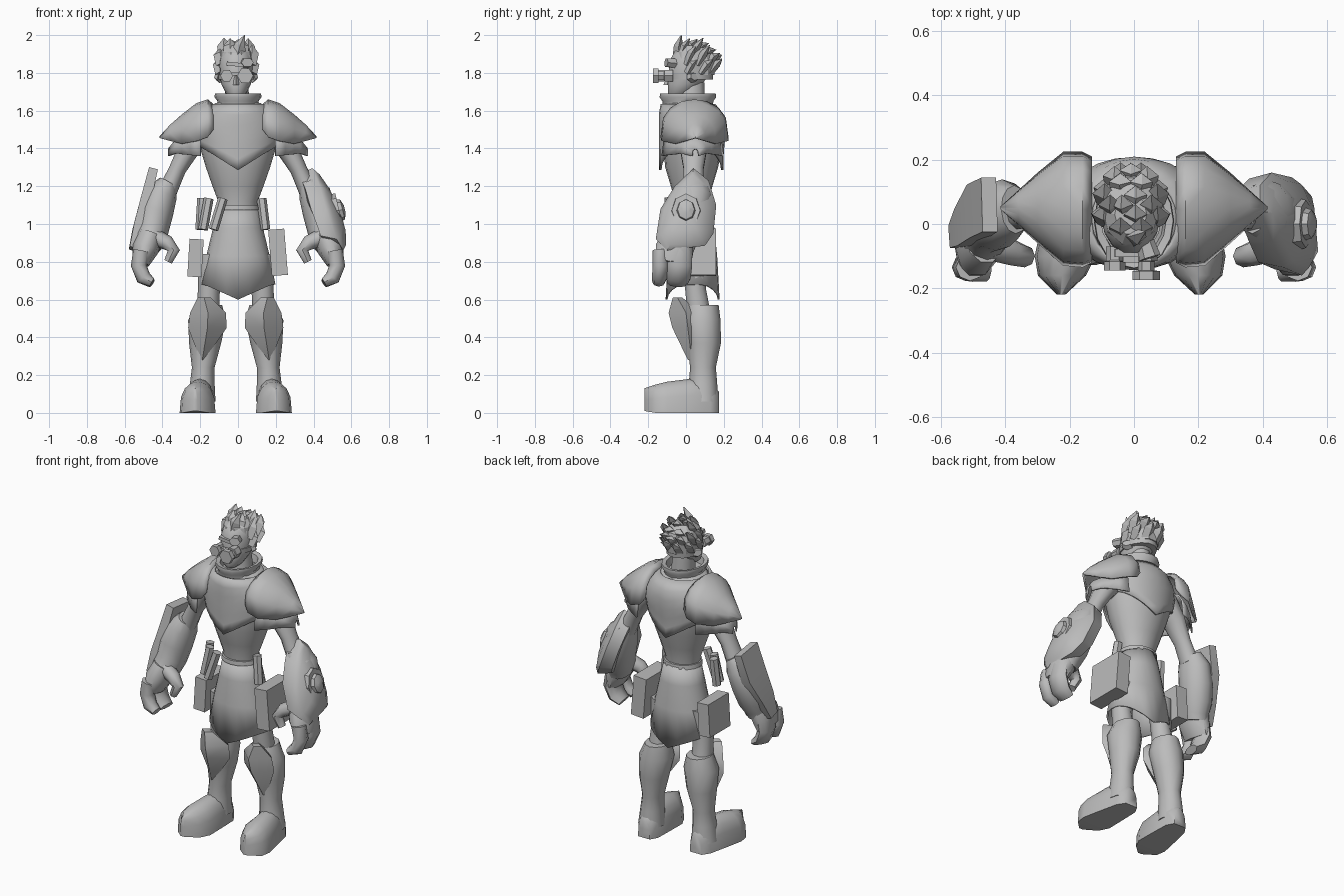
import bpy, bmesh, math, random
from mathutils import Vector, Matrix

random.seed(4)
GREY = bpy.data.materials.new("plain grey")
GREY.diffuse_color = (0.5, 0.5, 0.5, 1)


def make(name, verts, faces, mirror=False, thick=0, angle=48, shift=0):
    """shift moves the mirror plane of a mirrored part to x = -shift."""
    me = bpy.data.meshes.new(name)
    me.from_pydata([(v[0] + shift, v[1], v[2]) for v in verts], [], faces)
    bm = bmesh.new()
    bm.from_mesh(me)
    bmesh.ops.recalc_face_normals(bm, faces=bm.faces)
    bm.to_mesh(me)
    bm.free()
    me.materials.append(GREY)
    ob = bpy.data.objects.new(name, me)
    bpy.context.collection.objects.link(ob)
    ob.location.x = -shift
    bpy.ops.object.select_all(action='DESELECT')
    ob.select_set(True)
    bpy.context.view_layer.objects.active = ob
    bpy.ops.object.shade_smooth_by_angle(angle=math.radians(angle))
    if thick:
        ob.modifiers.new("thickness", 'SOLIDIFY').thickness = thick
    if mirror:
        ob.modifiers.new("mirror", 'MIRROR')
    return ob


def skin(name, rings, closed=True, caps=True, **kw):
    """Join equal rings of points into one surface."""
    n = len(rings[0])
    faces = []
    for r in range(len(rings) - 1):
        for i in range(n if closed else n - 1):
            j = (i + 1) % n
            faces.append((r*n + i, r*n + j, (r+1)*n + j, (r+1)*n + i))
    if caps:
        faces += [tuple(range(n)), tuple(range((len(rings)-1)*n, len(rings)*n))]
    return make(name, [p for r in rings for p in r], faces, **kw)


def tube(name, path, n=10, flat=False, turn=0, **kw):
    """Rings (x, y, z, side radius, depth radius) along a path."""
    pts = [Vector(p[:3]) for p in path]
    rings = []
    for k, p in enumerate(path):
        t = Vector((0, 0, 1)) if flat else (pts[min(k+1, len(pts)-1)] - pts[max(k-1, 0)]).normalized()
        ref = Vector((0, 1, 0)) if abs(t.y) < 0.9 else Vector((0, 0, 1))
        v = (ref - t * ref.dot(t)).normalized()
        u = v.cross(t)
        rings.append([pts[k] + u*p[3]*math.cos(a) + v*p[4]*math.sin(a)
                      for a in (2*math.pi*(i + turn)/n for i in range(n))])
    return skin(name, rings, **kw)


def arch(name, stations, along_x, n=9, **kw):
    """Arched sections (position, low side, high side, base z, top z)."""
    rings = []
    for pos, lo, hi, zb, zt in stations:
        ring = []
        for i in range(n):
            a = math.pi * i / (n - 1)
            s = (lo + hi)/2 - (hi - lo)/2*math.cos(a)
            z = zb + (zt - zb) * max(0, math.sin(a))**0.7
            ring.append((pos, s, z) if along_x else (s, pos, z))
        rings.append(ring)
    return skin(name, rings, **kw)


def box(name, centre, size, rot):
    c = [Vector((x, y, z)) for x in (-.5, .5) for y in (-.5, .5) for z in (-.5, .5)]
    m = Matrix.Rotation(rot, 3, 'Y')
    v = [Vector(centre) + m @ Vector([a*b for a, b in zip(p, size)]) for p in c]
    return make(name, v, [(0, 1, 3, 2), (4, 5, 7, 6), (0, 1, 5, 4),
                          (2, 3, 7, 6), (0, 2, 6, 4), (1, 3, 7, 5)])


# torso
TORSO = [(1.04, .10, .03, .085), (1.12, .105, .03, .09), (1.2, .135, .03, .11),
         (1.3, .17, .03, .14), (1.4, .20, .035, .155), (1.5, .215, .04, .16),
         (1.58, .185, .035, .155), (1.64, .12, .015, .125)]
tube("torso", [(0, cy, z, rx, ry) for z, rx, cy, ry in TORSO], n=20, flat=True)


def body_point(a, z, grow):
    for lo, hi in zip(TORSO, TORSO[1:]):
        if z <= hi[0]:
            f = (z - lo[0]) / (hi[0] - lo[0])
            rx, cy, ry = (lo[k] + f*(hi[k] - lo[k]) for k in (1, 2, 3))
            return ((rx + grow)*math.cos(a), cy + (ry + grow)*math.sin(a), z)


# chest plate, V shaped lower edges front and back standing off the waist
plate = []
for row in range(7):
    plate.append([])
    for i in range(24):
        a = 2*math.pi*i/24
        low = 1.285 + 0.13*abs(math.cos(a))
        z = low + (1.635 - low)*row/6
        x, y, _ = body_point(a, max(z, 1.38), .012)
        plate[-1].append((x, y - (.012 if y < 0 else 0), z))
skin("chest_plate", plate, caps=False, thick=.012)

# collar, neck, belt
tube("collar", [(0, .01, 1.61, .12, .13), (0, .01, 1.65, .108, .135), (0, .01, 1.672, .125, .15),
                (0, .01, 1.69, .122, .147), (0, .01, 1.685, .1, .12), (0, .01, 1.63, .09, .11)],
     n=16, flat=True)
tube("neck", [(0, .03, 1.6, .07, .075), (-.01, .03, 1.75, .06, .07)], flat=True)
tube("belt", [(0, .03, 1.075, .116, .104), (0, .03, 1.1, .112, .102)], n=16, flat=True)

# skirt with pointed front and back hem
skirt = []
for z, rx, ry in ((1.085, .108, .098), (.98, .132, .115), (.83, .168, .13), (.68, .198, .143)):
    ring = []
    for i in range(20):
        a = 2*math.pi*i/20
        x = rx*math.cos(a)
        drop = .08*max(0, 1 - abs(x)/.18) if z < .7 else 0
        ring.append((x, .035 + ry*math.sin(a), z - drop))
    skirt.append(ring)
skin("skirt", skirt, caps=False, thick=.01)

# shoulder pads in two layers
arch("shoulder_pad", [(.13, -.12, .21, 1.50, 1.635), (.16, -.135, .225, 1.46, 1.66),
                      (.22, -.13, .225, 1.44, 1.64), (.30, -.06, .16, 1.425, 1.578),
                      (.36, -.005, .105, 1.44, 1.525), (.415, .045, .055, 1.455, 1.465)],
     True, closed=False, caps=False, mirror=True, thick=.012)
arch("shoulder_under_pad", [(.20, -.13, .20, 1.36, 1.55), (.25, -.105, .175, 1.365, 1.52),
                            (.30, -.055, .14, 1.37, 1.47), (.33, -.03, .11, 1.375, 1.45),
                            (.37, .03, .07, 1.36, 1.40)], True, closed=False, caps=False,
     mirror=True, thick=.01)

# arms, gauntlets and hands
tube("upper_arm", [(.18, .04, 1.51, .08, .08), (.26, .04, 1.40, .058, .075),
                   (.32, .04, 1.29, .045, .055), (.37, .04, 1.18, .05, .06)], mirror=True)
tube("gauntlet", [(.37, .045, 1.22, .05, .075), (.405, .04, 1.16, .085, .1), (.435, .02, 1.06, .092, .105),
                  (.455, 0, .97, .088, .095), (.465, -.03, .92, .08, .09), (.475, -.045, .88, .07, .09)],
     n=12, mirror=True)
tube("palm", [(.465, -.04, .94, .065, .085), (.49, -.06, .87, .072, .105), (.515, -.07, .79, .045, .1)],
     mirror=True)
for label, y, w, low in (("index_finger", -.135, .042, .67), ("other_fingers", -.035, .068, .665)):
    tube(label, [(.51, y, .86, .045, w), (.525, y, .78, .042, w),
                 (.50, y - .005, .715, .04, w*.95), (.455, y - .01, low + .02, .024, w*.8)],
         n=8, mirror=True)
tube("thumb", [(.44, -.07, .93, .045, .045), (.375, -.09, .90, .04, .04), (.34, -.1, .86, .032, .035),
               (.37, -.1, .80, .022, .025)], n=8, mirror=True)
tube("cuff_plate", [(-.45, .06, 1.285, .034, .12), (-.488, .04, 1.13, .04, .12),
                    (-.53, -.01, .98, .036, .085), (-.562, -.04, .87, .02, .05)], n=4, turn=.5)

# domed arm shield wrapping the forearm, with octagonal boss
EDGE = [(.04, 1.295), (.12, 1.23), (.16, 1.1), (.145, .95), (.1, .885),
        (-.1, .86), (-.16, .92), (-.135, 1.08), (-.06, 1.2)]
dome = []
for s, out in ((.88, -.085), (1, 0), (.85, .022), (.5, .038), (.2, .042)):
    ring = []
    for y, z in EDGE:
        zz = 1.07 + (z - 1.07)*s
        wrap = (.35 if y > 0 else .2)*abs(y*s)*s
        ring.append((.41 + (1.29 - zz)*.39 + out - wrap, y*s, zz))
    dome.append(ring)
skin("arm_shield", dome)
tube("shield_boss", [(.48, .0, 1.06, .1, .085), (.535, .0, 1.073, .09, .075), (.534, .0, 1.072, .06, .05),
                     (.553, .0, 1.077, .055, .045), (.565, .0, 1.08, .02, .02)], n=8, angle=25)

# legs and boots, slightly off centre
LEG = dict(mirror=True, shift=.012)
tube("thigh", [(.12, .05, .84, .07, .07), (.13, .05, .66, .058, .058), (.135, .07, .52, .06, .065)],
     flat=True, **LEG)
tube("boot_shaft", [(.13, .085, .57, .07, .088), (.14, .085, .49, .1, .098), (.15, .095, .37, .085, .09),
                    (.16, .09, .24, .06, .068), (.165, .09, .16, .065, .075), (.17, .09, .06, .075, .08)],
     n=12, flat=True, **LEG)
tube("knee_guard", [(.155, -.045, .61, .035, .025), (.135, .0, .53, .095, .092),
                    (.138, .01, .45, .102, .082), (.165, .03, .28, .01, .02)], n=4, flat=True, **LEG)
arch("boot_foot", [(.175, .125, .205, 0, .11), (.13, .1, .235, 0, .17), (.02, .097, .26, 0, .18),
                   (-.10, .095, .285, 0, .165), (-.16, .125, .275, 0, .15), (-.22, .19, .215, .01, .13)],
     False, angle=60, **LEG)

# bags and vials on the belt
box("left_bag", (.212, .045, .85), (.085, .23, .245), -.08)
box("right_bag", (-.225, .05, .82), (.075, .2, .2), .06)
for k, (x, y, lean) in enumerate(((-.155, -.05, -.03), (-.08, -.09, -.05), (.125, .01, .02), (-.19, .0, -.01))):
    tube("vial_%d" % (k + 1), [(x, y, 1.135, .026, .026), (x + lean, y - .015, .97, .026, .026)], n=6)

# head, nose, ears
HX = -.01
tube("head", [(HX, -.05, 1.672, .03, .035), (HX, -.03, 1.695, .056, .068), (HX, -.005, 1.74, .078, .092),
              (HX, .02, 1.80, .09, .115), (HX, .03, 1.86, .092, .122), (HX, .04, 1.91, .08, .105),
              (HX, .04, 1.94, .045, .065)], n=14, flat=True)
tube("nose", [(HX, -.1, 1.735, .016, .02), (HX, -.085, 1.80, .008, .012)], n=4, flat=True)
for s in (-1, 1):
    tube("right_ear" if s < 0 else "left_ear",
         [(HX + .08*s, .03, 1.775, .03, .035), (HX + .1*s, .045, 1.78, .02, .028)], n=6)

# hair cap and broad swept back spikes
tube("hair_cap", [(HX, .06, 1.79, .086, .095), (HX, .045, 1.86, .096, .12), (HX, .04, 1.91, .086, .108),
                  (HX, .03, 1.945, .05, .065)], n=10, flat=True, angle=15)
for row, (z, rad, count, lift) in enumerate(((1.83, .088, 6, .05), (1.875, .085, 7, .07),
                                             (1.915, .06, 6, .065), (1.935, .02, 3, .05))):
    for k in range(count):
        a = math.radians(-35 + 250*(k + .5)/count) if row < 2 else 2*math.pi*(k + row*.5)/count
        c, s = math.cos(a), math.sin(a)
        base = Vector((HX + rad*c*.9, .045 + rad*s*1.15, z))
        tip = base + Vector((.01*c, .045 + .012*s, lift*random.uniform(.75, 1.1)))
        tip.y = min(tip.y, .19)
        tip.z = min(tip.z, 1.985 - .9*max(0, tip.y - .09))
        mid = base.lerp(tip, .35) + Vector((.008*c, .008*s, .005))
        tube("hair_spike_%d_%d" % (row, k), [(*(base - Vector((0, .015, .03))), .034, .02),
                                             (*mid, .036, .02), (*tip, .002, .002)], n=4, angle=10)
tube("hair_front_spike", [(.0, -.035, 1.90, .04, .035), (.01, -.04, 1.945, .03, .024),
                          (.035, -.025, 2.0, .002, .002)], n=4, angle=10)

# goggles: strap, two eyepieces, bracket
tube("goggle_strap", [(HX, .025, 1.765, .094, .12), (HX, .025, 1.795, .097, .123)], n=14, flat=True)
for side, x, r, front in (("right", -.06, .034, -.145), ("left", .038, .043, -.175)):
    tube(side + "_eyepiece", [(x, -.07, 1.785, r*.8, r*.8), (x, -.115, 1.785, r*.8, r*.8),
                              (x, -.116, 1.785, r*.6, r*.6), (x, front + .03, 1.785, r*.6, r*.6),
                              (x, front + .029, 1.785, r, r), (x, front, 1.785, r, r),
                              (x, front, 1.785, r*.75, r*.75), (x, front + .012, 1.785, r*.7, r*.7)], n=6)
box("goggle_bridge", (-.01, -.11, 1.795), (.05, .02, .015), 0)
box("goggle_bracket", (-.015, -.09, 1.845), (.09, .025, .02), .1)
tube("raised_lens", [(.035, -.055, 1.85, .028, .028), (.05, -.105, 1.855, .034, .026)], n=6)
